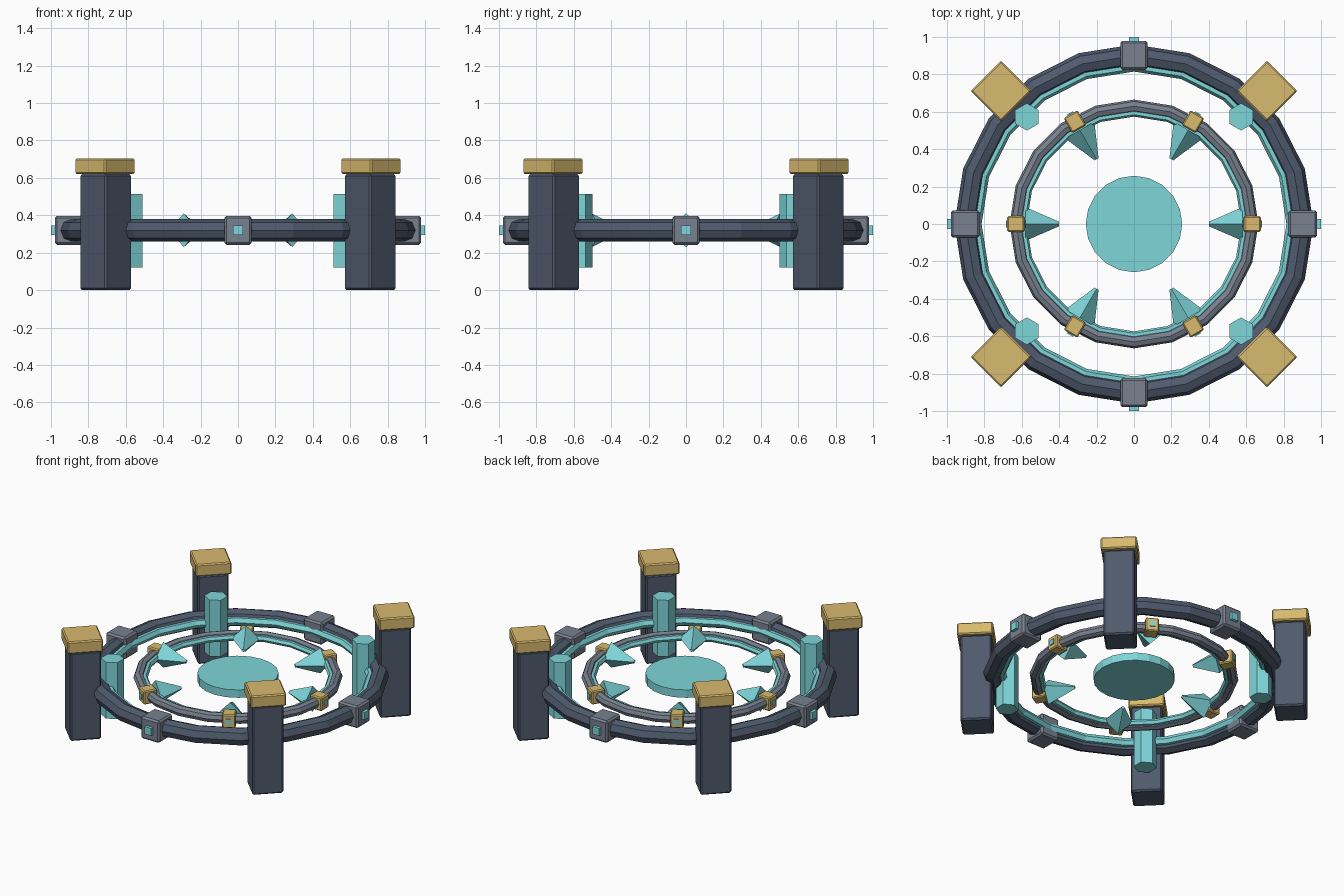
import bpy, bmesh, math
from mathutils import Matrix

cube = bpy.data.objects.get("Cube")
if cube:
    bpy.data.objects.remove(cube, do_unlink=True)

MID = 0.32  # height of the ring plane


def material(name, *rgb):
    linear = [((c / 255 + 0.055) / 1.055) ** 2.4 for c in rgb] + [1]
    mat = bpy.data.materials.new(name)
    mat.use_nodes = True
    mat.diffuse_color = linear
    mat.node_tree.nodes["Principled BSDF"].inputs["Base Color"].default_value = linear
    return mat


slate = material("dark slate", 79, 90, 109)
grey = material("stone grey", 121, 129, 143)
gold = material("pale gold", 216, 186, 110)
cyan = material("glowing cyan", 127, 214, 218)


def around(angle, radius, z):
    """Place on a circle, with local x pointing outward."""
    return Matrix.Rotation(angle, 4, 'Z') @ Matrix.Translation((radius, 0, z))


def add_object(name, bm, mat, bevel=0):
    mesh = bpy.data.meshes.new(name)
    bm.to_mesh(mesh)
    bm.free()
    mesh.materials.append(mat)
    obj = bpy.data.objects.new(name, mesh)
    bpy.context.collection.objects.link(obj)
    if bevel:
        mod = obj.modifiers.new("soft edges", 'BEVEL')
        mod.width, mod.segments = bevel, 1
    return obj


def box(name, size, place, mat, bevel=0):
    bm = bmesh.new()
    bmesh.ops.create_cube(bm, size=1, matrix=place @ Matrix.Diagonal((*size, 1)))
    return add_object(name, bm, mat, bevel)


def cone(name, sides, r1, r2, depth, place, mat):
    bm = bmesh.new()
    bmesh.ops.create_cone(bm, cap_ends=True, segments=sides, radius1=r1,
                          radius2=r2, depth=depth, matrix=place)
    return add_object(name, bm, mat)


def ring(name, major, minor, sides, mat):
    bpy.ops.mesh.primitive_torus_add(major_segments=20, minor_segments=sides,
                                     major_radius=major, minor_radius=minor,
                                     location=(0, 0, MID))
    obj = bpy.context.object
    obj.name = name
    obj.data.materials.append(mat)


# Rings, each with a cyan band on its inside
ring("outer_ring", 0.9, 0.06, 8, slate)
ring("outer_glow_band", 0.845, 0.03, 6, cyan)
ring("inner_ring", 0.63, 0.035, 8, grey)
ring("inner_glow_band", 0.595, 0.021, 6, cyan)

# Central disc
cone("central_disc", 20, 0.258, 0.258, 0.055, Matrix.Translation((0, 0, MID)), cyan)

for i in range(4):
    # Diagonal pillars with gold caps and a hexagonal column inside each
    diagonal = math.radians(45 + 90 * i)
    box("pillar", (0.2, 0.2, 0.62), around(diagonal, 1.0, 0.31), slate, 0.01)
    box("pillar_cap", (0.23, 0.23, 0.085), around(diagonal, 1.005, 0.6625), gold, 0.008)
    x, y = (around(diagonal, 0.81, 0) @ Matrix.Identity(4)).translation.xy
    cone("hexagonal_column", 6, 0.073, 0.073, 0.395,
         Matrix.Translation((x, y, 0.3175)), cyan)

    # Square blocks on the outer ring, each with a gem facing outward
    straight = math.radians(90 * i)
    box("ring_block", (0.155, 0.146, 0.155), around(straight, 0.902, MID), grey, 0.012)
    box("block_gem", (0.06, 0.052, 0.052), around(straight, 0.97, MID), cyan)

for i in range(6):
    # Gold clamps on the inner ring, with crystals pointing to the centre
    angle = math.radians(60 * i)
    box("ring_clamp", (0.092, 0.085, 0.095), around(angle, 0.632, MID), gold, 0.007)
    box("clamp_gem", (0.03, 0.035, 0.035), around(angle, 0.67, MID), cyan)
    cone("crystal", 4, 0.09, 0.012, 0.18,
         around(angle, 0.49, MID) @ Matrix.Rotation(-math.pi / 2, 4, 'Y'), cyan)
